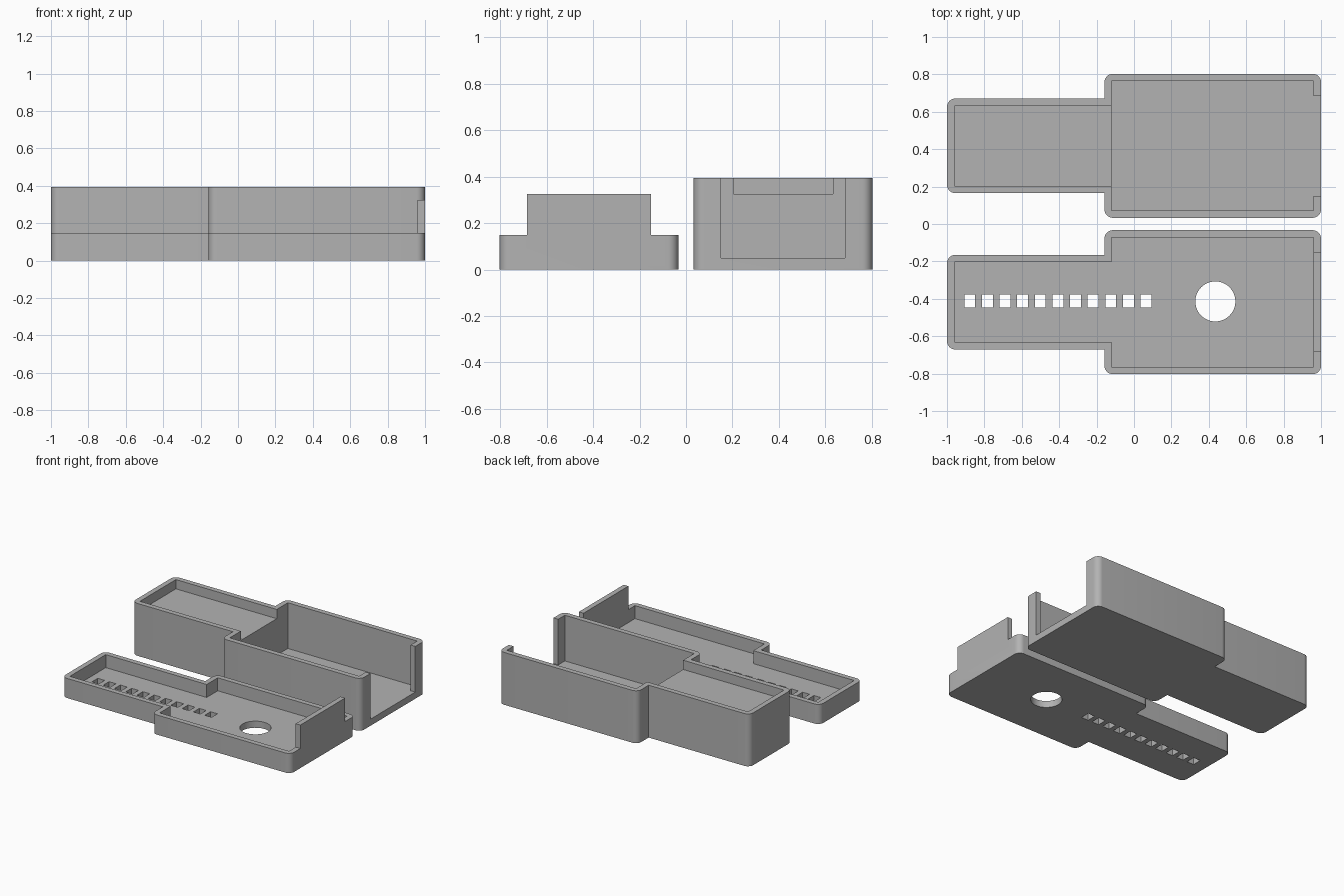
import bpy, bmesh, math
from mathutils import Matrix

cube = bpy.data.objects.get("Cube")
if cube:
    bpy.data.objects.remove(cube, do_unlink=True)

HALF, NECK = 0.385, 0.253       # half widths of the wide and narrow sections
STEP = -0.158                   # where the wide section begins
WALL, FLOOR = 0.039, 0.05
SLOT_HALF = 0.267               # half width of the end opening and its tab
CENTRE = 0.418                  # distance of each half from the middle

grey = bpy.data.materials.new("plain_grey")
grey.use_nodes = True
colour = (0.45, 0.45, 0.45, 1)
grey.diffuse_color = colour
grey.node_tree.nodes["Principled BSDF"].inputs["Base Color"].default_value = colour


def to_object(name, bm):
    bmesh.ops.recalc_face_normals(bm, faces=bm.faces)
    mesh = bpy.data.meshes.new(name)
    bm.to_mesh(mesh)
    bm.free()
    mesh.materials.append(grey)
    obj = bpy.data.objects.new(name, mesh)
    bpy.context.collection.objects.link(obj)
    return obj


def prism(name, half_outline, cy, z0, z1, rounded=False):
    """Extrude an outline mirrored across y = cy."""
    points = half_outline + [(x, -y) for x, y in reversed(half_outline)]
    bm = bmesh.new()
    face = bm.faces.new([bm.verts.new((x, y + cy, z0)) for x, y in points])
    top = bmesh.ops.extrude_face_region(bm, geom=[face])["geom"]
    bmesh.ops.translate(bm, vec=(0, 0, z1 - z0),
                        verts=[v for v in top if isinstance(v, bmesh.types.BMVert)])
    if rounded:
        # Round every upright edge except the inward corners at the step
        def outward(e):
            a, b = (v.co for v in e.verts)
            upright = abs(a.z - b.z) > 0.01
            inward = abs(a.x - STEP) < 0.01 and abs(a.y - cy) < NECK + 0.01
            return upright and not inward
        bmesh.ops.bevel(bm, geom=[e for e in bm.edges if outward(e)], offset=0.045,
                        segments=8, profile=0.5, affect='EDGES')
    return to_object(name, bm)


def block(name, x0, x1, half, cy, z0, z1):
    return prism(name, [(x0, half), (x1, half)], cy, z0, z1)


def combine(obj, tool, operation='DIFFERENCE'):
    tool.hide_render = True
    mod = obj.modifiers.new("combine", 'BOOLEAN')
    mod.operation, mod.solver, mod.object = operation, 'EXACT', tool
    bpy.context.view_layer.objects.active = obj
    bpy.ops.object.modifier_apply(modifier=mod.name)
    bpy.data.objects.remove(tool, do_unlink=True)


def finish(obj):
    bpy.ops.object.select_all(action='DESELECT')
    obj.select_set(True)
    bpy.context.view_layer.objects.active = obj
    bpy.ops.object.shade_smooth_by_angle(angle=math.radians(30))


outer = [(-1, NECK), (STEP, NECK), (STEP, HALF), (1, HALF)]
inner_step, inner_end = STEP + WALL, 1 - WALL
inner_half, inner_neck = HALF - WALL, NECK - WALL

# Deep case: wide cavity open at one end, shallow recess over the solid neck
case = prism("deep_case", outer, CENTRE, 0, 0.395, rounded=True)
cavity = [(inner_step, inner_half), (inner_end, inner_half),
          (inner_end, SLOT_HALF), (1.1, SLOT_HALF)]
combine(case, prism("case_cavity", cavity, CENTRE, FLOOR, 0.5))
combine(case, block("neck_recess", WALL - 1, inner_step + 0.05, inner_neck,
                    CENTRE, 0.325, 0.5))
finish(case)

# Shallow cover tray
tray = prism("cover_tray", outer, -CENTRE, 0, 0.148, rounded=True)
hollow = [(WALL - 1, inner_neck), (inner_step, inner_neck),
          (inner_step, inner_half), (inner_end, inner_half)]
combine(tray, prism("tray_cavity", hollow, -CENTRE, FLOOR, 0.5))

# Raised end tab that fills the opening of the case
combine(tray, block("end_tab", inner_end, 1, SLOT_HALF, -CENTRE, 0.1, 0.325), 'UNION')

# Row of small windows along the floor
windows = bmesh.new()
for i in range(11):
    place = Matrix.Translation((-0.878 + 0.0942 * i, -0.412, 0))
    bmesh.ops.create_cube(windows, size=1,
                          matrix=place @ Matrix.Diagonal((0.058, 0.07, 0.2, 1)))
combine(tray, to_object("window_cutters", windows))

# Round hole in the wide section
hole = bmesh.new()
bmesh.ops.create_cone(hole, cap_ends=True, segments=48, radius1=0.107, radius2=0.107,
                      depth=0.2, matrix=Matrix.Translation((0.435, -0.414, 0)))
combine(tray, to_object("hole_cutter", hole))
finish(tray)
